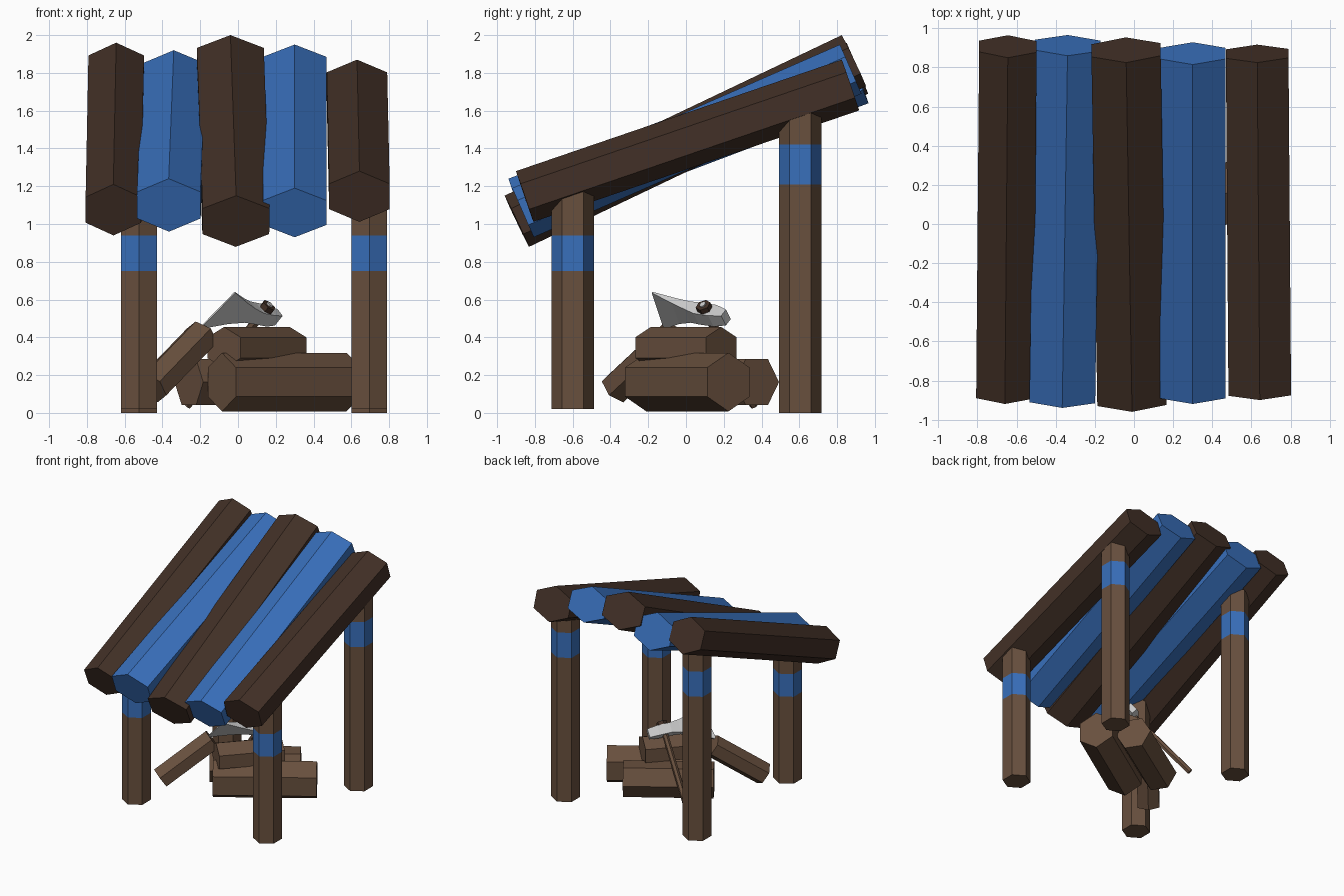
import bpy, bmesh
from math import sin, cos, radians
from mathutils import Vector

if "Cube" in bpy.data.objects:
    bpy.data.objects.remove(bpy.data.objects["Cube"])


def material(name, rgb):
    m = bpy.data.materials.new(name)
    m.diffuse_color = (*rgb, 1)
    m.use_nodes = True
    m.node_tree.nodes["Principled BSDF"].inputs["Base Color"].default_value = m.diffuse_color
    return m


BLUE = material("blue_paint", (0.04, 0.16, 0.50))
WOOD = material("wood", (0.14, 0.08, 0.048))
DARK = material("dark_wood", (0.055, 0.03, 0.02))


def loft(name, rings, mats=()):
    """Join vertex rings into a closed solid; one material per segment."""
    bm = bmesh.new()
    rows = [[bm.verts.new(p) for p in r] for r in rings]
    n = len(rows[0])
    slots = list(dict.fromkeys(mats))
    idx = [slots.index(m) for m in mats] or [0] * (len(rows) - 1)
    for k in range(len(rows) - 1):
        a, b = rows[k], rows[k + 1]
        for i in range(n):
            j = (i + 1) % n
            bm.faces.new((a[i], a[j], b[j], b[i])).material_index = idx[k]
    bm.faces.new(rows[0][::-1]).material_index = idx[0]
    bm.faces.new(rows[-1]).material_index = idx[-1]
    bmesh.ops.recalc_face_normals(bm, faces=bm.faces)
    me = bpy.data.meshes.new(name)
    bm.to_mesh(me)
    bm.free()
    for m in slots:
        me.materials.append(m)
    ob = bpy.data.objects.new(name, me)
    bpy.context.collection.objects.link(ob)
    return ob


def log(name, p0, p1, half_w, half_h, mats, cuts=(0, 1), flat_top=False, from_top=False):
    """Six-sided log from p0 to p1; from_top means the points lie on its upper ridge."""
    p0, p1 = Vector(p0), Vector(p1)
    d = (p1 - p0).normalized()
    side = Vector((1, 0, 0)) if abs(d.z) > 0.99 else d.cross(Vector((0, 0, 1))).normalized()
    up = side.cross(d)
    if from_top:
        p0, p1 = p0 - up * half_h, p1 - up * half_h
    k = cos(radians(30))
    sw, sh = (half_w, half_h / k) if flat_top else (half_w / k, half_h)
    start = 30 if flat_top else 0
    angles = [radians(start + 60 * i) for i in range(6)]
    rings = [[p0.lerp(p1, t) + side * sw * sin(a) + up * sh * cos(a) for a in angles] for t in cuts]
    return loft(name, rings, mats)


# Roof logs: x, z at the front ridge end, then at the back ridge end
roof = [
    # front x, y, z          back x, y, z        half width, half height
    ((-0.66, -0.92, 1.21), (-0.645, 0.85, 1.96), 0.147, 0.147, DARK),
    ((-0.367, -0.94, 1.24), (-0.34, 0.86, 1.92), 0.168, 0.15, BLUE),
    ((-0.01, -0.96, 1.15), (-0.04, 0.825, 2.00), 0.177, 0.15, DARK),
    ((0.30, -0.92, 1.19), (0.30, 0.815, 1.95), 0.168, 0.142, BLUE),
    ((0.643, -0.90, 1.28), (0.63, 0.825, 1.87), 0.16, 0.142, DARK),
]
for i, (a, b, w, h, m) in enumerate(roof):
    log(f"roof_log_{i + 1}", a, b, w, h, [m], from_top=True)

# Posts with painted bands
for label, x in (("left", -0.525), ("right", 0.695)):
    for end, y, lo, b0, b1, hi in (("front", -0.60, 0.02, 0.75, 0.94, 1.18),
                                   ("back", 0.605, 0.0, 1.21, 1.42, 1.62)):
        cuts = [(z - lo) / (hi - lo) for z in (lo, b0, b1, hi)]
        log(f"{end}_{label}_post", (x, y, lo), (x, y, hi), 0.095, 0.113, [WOOD, BLUE, WOOD], cuts)

# Firewood pile
log("firewood_front", (-0.085, -0.21, 0.163), (0.575, 0.225, 0.163), 0.134, 0.155, [WOOD])
log("firewood_back", (-0.26, 0.0, 0.163), (0.32, 0.375, 0.163), 0.14, 0.122, [WOOD], flat_top=True)
c, r = Vector((0.10, 0.0, 0.345)), Vector((cos(radians(47)), sin(radians(47)), 0)) * 0.255
log("firewood_top", c - r, c + r, 0.12, 0.11, [WOOD])
log("firewood_leaning", (-0.46, -0.37, 0.13), (-0.19, -0.07, 0.41), 0.085, 0.09, [WOOD])

# Axe frame: u runs up the handle, v towards the cutting edge, w across the head
C = Vector((0.125, 0.115, 0.52))
u = Vector((0.42, -0.26, 0.52)).normalized()
v = Vector((-0.29, -0.36, 0.055))
v = (v - u * v.dot(u)).normalized()
w = u.cross(v)


def rect(v0, v1, u0, u1, t0, t1):
    """Four corners of a head section, bottom first."""
    return [C + v * v0 + u * u0 - w * t0, C + v * v0 + u * u0 + w * t0,
            C + v * v1 + u * u1 + w * t1, C + v * v1 + u * u1 - w * t1]


# Axe head, from poll to cutting edge
loft("axe_head", [
    rect(-0.125, -0.125, -0.035, 0.035, 0.025, 0.025),
    rect(-0.05, -0.05, -0.04, 0.04, 0.042, 0.042),
    rect(0.05, 0.05, -0.04, 0.04, 0.042, 0.042),
    rect(0.12, 0.12, -0.05, 0.05, 0.03, 0.03),
    rect(0.22, 0.20, -0.085, 0.07, 0.02, 0.02),
    rect(0.375, 0.329, -0.163, 0.11, 0.004, 0.004),
])

# Axe handle, its flared top and the wedge in it
foot = Vector((-0.27, 0.36, 0.04))
axis_len = (C - foot).length
log("axe_handle", foot, C + u * 0.03, 0.02, 0.025, [WOOD])
log("axe_handle_top", C + u * 0.03, C + u * 0.07, 0.036, 0.04, [DARK])
log("axe_wedge", C + u * 0.06, C + u * 0.078, 0.015, 0.02, [])
